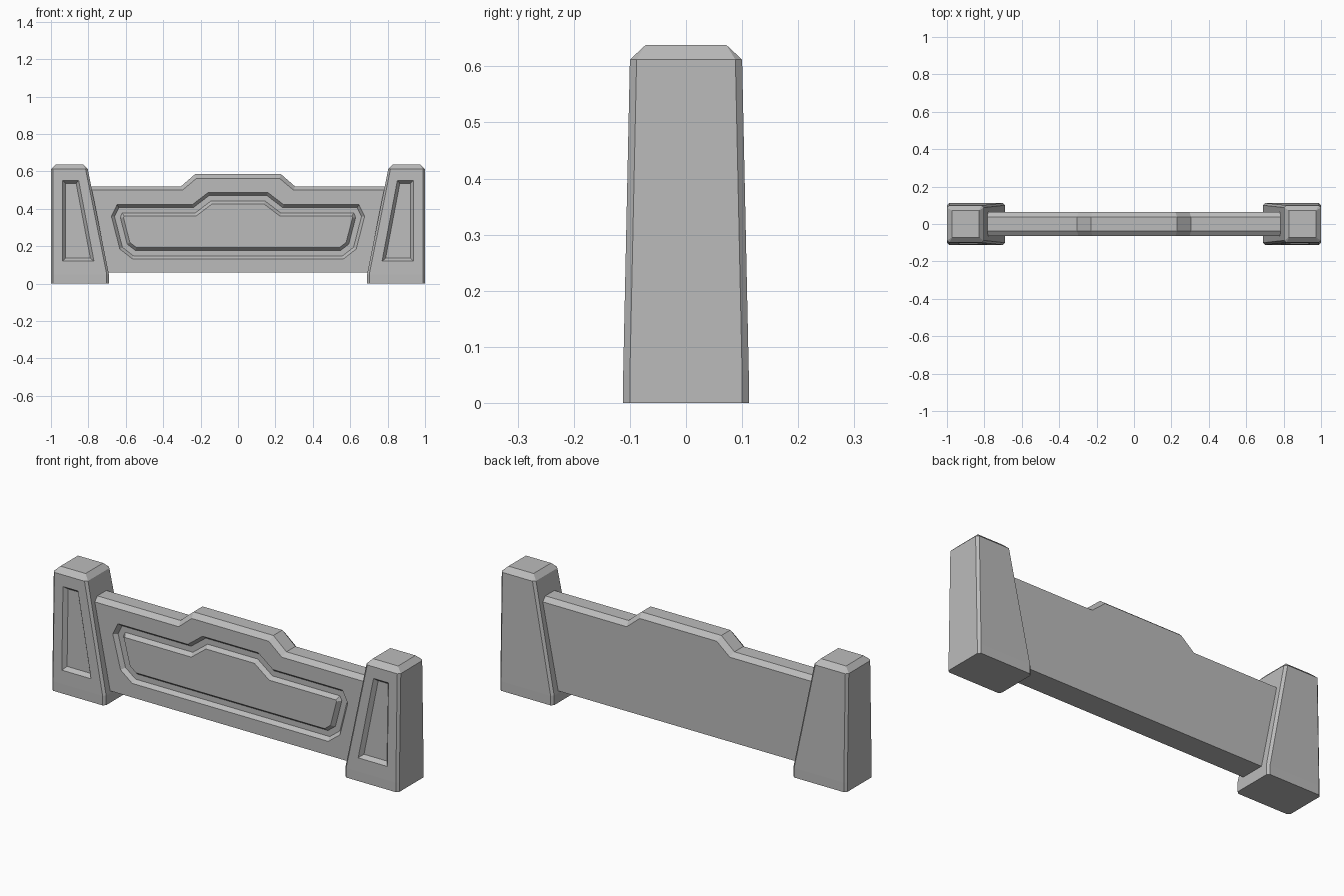
import bpy, bmesh
from mathutils import Vector

if "Cube" in bpy.data.objects:
    bpy.data.objects.remove(bpy.data.objects["Cube"])

stone = bpy.data.materials.new("stone grey")
stone.use_nodes = True
colour = (0.5, 0.5, 0.5, 1)
stone.diffuse_color = colour
stone.node_tree.nodes["Principled BSDF"].inputs["Base Color"].default_value = colour


def loft(name, rings):
    """Closed flat-faced solid through rings with equal point counts."""
    bm = bmesh.new()
    loops = [[bm.verts.new(p) for p in ring] for ring in rings]
    n = len(loops[0])
    for a, b in zip(loops, loops[1:]):
        for i in range(n):
            j = (i + 1) % n
            bm.faces.new((a[i], a[j], b[j], b[i]))
    bm.faces.new(loops[0])
    bm.faces.new(loops[-1])
    bmesh.ops.remove_doubles(bm, verts=bm.verts, dist=0.0001)
    bmesh.ops.recalc_face_normals(bm, faces=bm.faces)
    mesh = bpy.data.meshes.new(name)
    bm.to_mesh(mesh)
    bm.free()
    mesh.materials.append(stone)
    obj = bpy.data.objects.new(name, mesh)
    bpy.context.collection.objects.link(obj)
    return obj


def inset(points, dist):
    """Move every side of a clockwise outline inward by dist."""
    pts = [Vector(p) for p in points]
    out = []
    for i, p in enumerate(pts):
        a = (p - pts[i - 1]).normalized()
        b = (pts[(i + 1) % len(pts)] - p).normalized()
        na, nb = Vector((a.y, -a.x)), Vector((b.y, -b.x))
        out.append(p + (na + nb) * dist / (1 + na.dot(nb)))
    return out


def recess(target, outline, front, bevel, depth, sign=1):
    """Cut a sloped-wall recess; front(z) gives the face's y."""
    rings = [[(sign * x, front(z) + k * depth, z) for x, z in inset(outline, k * bevel)]
             for k in (-1, 1)]
    cutter = loft("recess_cutter", rings)
    cutter.hide_render = True
    mod = target.modifiers.new("recess", 'BOOLEAN')
    mod.object = cutter
    mod.solver = 'EXACT'
    bpy.context.view_layer.objects.active = target
    bpy.ops.object.modifier_apply(modifier=mod.name)
    bpy.data.objects.remove(cutter)


def mirrored(half):
    """Complete a left-half outline across x = 0."""
    return half + [(-x, z) for x, z in reversed(half)]


# Wall with a raised, chamfered top
FACE, SHOULDER = 0.064, 0.037
crest = mirrored([(-0.8, 0.06), (-0.8, 0.52), (-0.305, 0.52), (-0.23, 0.585)])
face = mirrored([(-0.8, 0.06), (-0.8, 0.5), (-0.297, 0.5), (-0.222, 0.563)])
wall = loft("wall", [[(x, y, z) for x, z in outline] for y, outline in
                     ((-FACE, face), (-SHOULDER, crest), (SHOULDER, crest), (FACE, face))])

# Sunken groove around a raised centre panel on the front
groove = mirrored([(-0.565, 0.133), (-0.632, 0.185), (-0.677, 0.36),
                   (-0.647, 0.422), (-0.245, 0.422), (-0.16, 0.487)])
DEPTH, BEVEL = 0.02, 0.016
recess(wall, groove, lambda z: -FACE, BEVEL, DEPTH)
loft("centre_panel", [[(x, y, z) for x, z in inset(groove, d)] for y, d in
                      ((DEPTH - FACE + 0.005, 0.045), (DEPTH - FACE, 0.045),
                       (-FACE, 0.045 + BEVEL))])


# Tapered end pillars
def pillar_ring(sign, z, inner, outer, y, c):
    corners = [(inner + c, -y), (outer - c, -y), (outer, -y + c), (outer, y - c),
               (outer - c, y), (inner + c, y), (inner, y - c), (inner, -y + c)]
    return [(sign * px, py, z) for px, py in corners]


def pillar_front(z):
    return -0.112 + 0.012 * (z - 0.05) / 0.56


niche = [(0.77, 0.12), (0.852, 0.552), (0.938, 0.552), (0.938, 0.12)]
for side, sign in (("left", 1), ("right", -1)):
    pillar = loft(side + "_pillar", [
        pillar_ring(sign, 0, 0.69, 1, 0.112, 0.012),
        pillar_ring(sign, 0.05, 0.69, 1, 0.112, 0.012),
        pillar_ring(sign, 0.612, 0.803, 1, 0.1, 0.012),
        pillar_ring(sign, 0.638, 0.828, 0.973, 0.072, 0)])
    recess(pillar, niche, pillar_front, BEVEL, DEPTH, sign)
